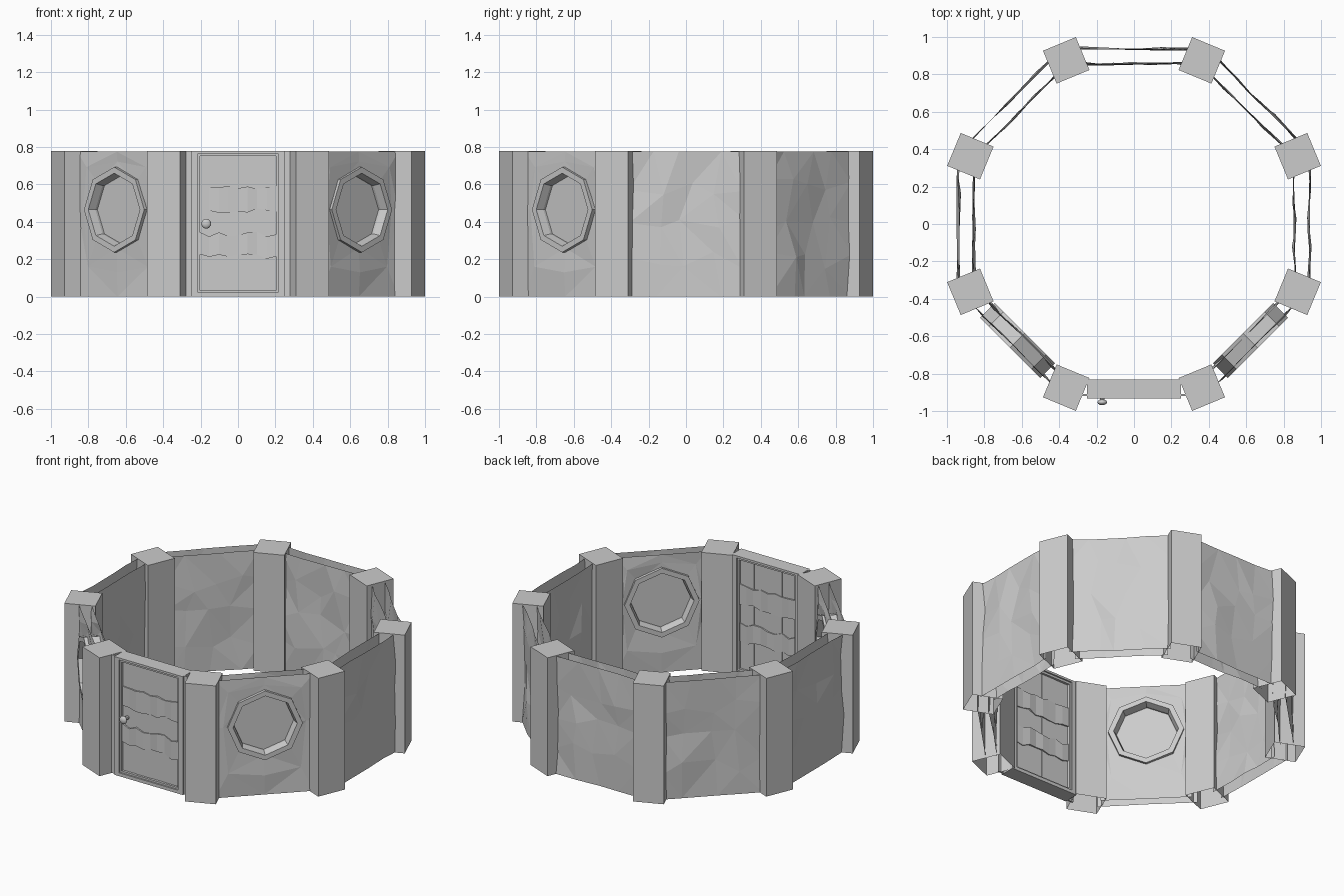
import bpy, bmesh, math, random
from mathutils import Vector

if "Cube" in bpy.data.objects:
    bpy.data.objects.remove(bpy.data.objects["Cube"])

random.seed(4)
H = 0.78
STEP = math.pi / 4
WIN_Z, WIN_R = 0.465, 0.228


def finish(name, bm, turn=0.0):
    me = bpy.data.meshes.new(name)
    bm.to_mesh(me)
    bm.free()
    ob = bpy.data.objects.new(name, me)
    ob.rotation_euler.z = turn
    bpy.context.collection.objects.link(ob)
    return ob


def add_box(bm, x0, x1, y0, y1, z0, z1):
    v = bmesh.ops.create_cube(bm, size=1)['verts']
    for p in v:
        p.co = Vector(((x0 + x1) / 2 + p.co.x * (x1 - x0),
                       (y0 + y1) / 2 + p.co.y * (y1 - y0),
                       (z0 + z1) / 2 + p.co.z * (z1 - z0)))
    return v


def rnd(a):
    return random.uniform(-a, a)


# rough stone sheet between two pillars
def wall(name, dist, half, turn):
    bm = bmesh.new()
    nx, nz = 4, 4
    g = []
    for i in range(nx + 1):
        row = []
        for j in range(nz + 1):
            inx, inz = 0 < i < nx, 0 < j < nz
            t = -half + 2 * half * i / nx + (rnd(0.04) if inx else 0)
            z = H * j / nz + (rnd(0.05) if inz else 0)
            row.append(bm.verts.new((t, -dist + rnd(0.013 if inz else 0.006),
                                     min(z, H - 0.005))))
        g.append(row)
    for i in range(nx):
        for j in range(nz):
            bm.faces.new((g[i][j], g[i + 1][j], g[i + 1][j + 1], g[i][j + 1]))
    bmesh.ops.triangulate(bm, faces=bm.faces[:])
    finish(name, bm, turn)


# stone sheet with an octagonal opening
def window_wall(name, dist, half, turn):
    bm = bmesh.new()
    loops = []
    for f in (0, 0.5, 1):
        loop = []
        for k in range(8):
            a = k * STEP
            c, s = math.cos(a), math.sin(a)
            inner = Vector((0.205 * c, WIN_Z + 0.205 * s))
            sx = (c > 0.1) - (c < -0.1)
            sz = (s > 0.1) - (s < -0.1)
            outer = Vector((half * sx, WIN_Z if sz == 0 else (H - 0.005 if sz > 0 else 0)))
            p = inner.lerp(outer, f)
            loop.append(bm.verts.new((p.x, -dist + rnd(0.012 if f == 0.5 else 0.004), p.y)))
        loops.append(loop)
    for a, b in zip(loops, loops[1:]):
        for k in range(8):
            n = (k + 1) % 8
            bm.faces.new((a[k], b[k], b[n], a[n]))
    bmesh.ops.triangulate(bm, faces=bm.faces[:])
    finish(name, bm, turn)


# octagonal frame and its pane
def window(turn):
    profile = [(WIN_R, 0.825), (WIN_R, 0.937), (0.195, 0.937), (0.183, 0.895),
               (0.183, 0.865), (0.195, 0.825)]
    bm = bmesh.new()
    rings = [[bm.verts.new((r * math.cos(k * STEP), -d, WIN_Z + r * math.sin(k * STEP)))
              for k in range(8)] for r, d in profile]
    for i in range(len(rings)):
        a, b = rings[i], rings[(i + 1) % len(rings)]
        for k in range(8):
            n = (k + 1) % 8
            bm.faces.new((a[k], a[n], b[n], b[k]))
    bmesh.ops.recalc_face_normals(bm, faces=bm.faces[:])
    finish("window_frame", bm, turn)
    bm = bmesh.new()
    bm.faces.new([bm.verts.new((0.185 * math.cos(k * STEP), -0.88,
                                WIN_Z + 0.185 * math.sin(k * STEP))) for k in range(8)])
    finish("window_pane", bm, turn)


# pillars, open underneath
for k in range(8):
    bm = bmesh.new()
    add_box(bm, -0.095, 0.095, -0.947 - 0.095, -0.947 + 0.095, 0, H)
    bm.normal_update()
    bmesh.ops.delete(bm, geom=[f for f in bm.faces if f.normal.z < -0.5], context='FACES')
    finish("pillar", bm, (k + 0.5) * STEP)

# walls and windows
for k in range(1, 8):
    if k in (1, 7):
        window_wall("outer_window_wall", 0.915, 0.30, k * STEP)
        window_wall("inner_window_wall", 0.845, 0.275, k * STEP)
        window(k * STEP)
    else:
        wall("outer_wall", 0.938, 0.305, k * STEP)
        wall("inner_wall", 0.857, 0.28, k * STEP)

# door frame
bm = bmesh.new()
for s in (-1, 1):
    x = sorted((s * 0.215, s * 0.25))
    add_box(bm, x[0], x[1], -0.932, -0.832, 0, H)
    x = sorted((s * 0.245, s * 0.29))
    add_box(bm, x[0], x[1], -0.92, -0.91, 0, H)
    # thin inner lip
    x = sorted((s * 0.203, s * 0.217))
    add_box(bm, x[0], x[1], -0.922, -0.842, 0.02, H - 0.01)
add_box(bm, -0.215, 0.215, -0.932, -0.832, H - 0.014, H)
add_box(bm, -0.215, 0.215, -0.932, -0.832, 0, 0.022)
add_box(bm, -0.215, 0.215, -0.922, -0.842, H - 0.028, H - 0.012)
add_box(bm, -0.215, 0.215, -0.922, -0.842, 0.02, 0.034)
finish("door_frame", bm)

# door planks
bm = bmesh.new()
for i in range(4):
    x0 = -0.205 + i * 0.1025
    d = 0.002 * (i % 2)
    add_box(bm, x0, x0 + 0.1025, -0.906 - d, -0.858 + d, 0.03, H - 0.02)
finish("door_planks", bm)

# ragged bands across the door
for zlo, zhi in ((0.215, 0.335), (0.46, 0.585)):
    bm = bmesh.new()
    rows = []
    for i in range(9):
        x = -0.205 + i * 0.41 / 8
        lo, hi, d = zlo + rnd(0.013), zhi + rnd(0.013), rnd(0.004)
        rows.append([bm.verts.new(c) for c in (
            (x, -0.915 + d, lo), (x, -0.915 + d, hi),
            (x, -0.849 + d, hi), (x, -0.849 + d, lo))])
    for a, b in zip(rows, rows[1:]):
        for k in range(4):
            n = (k + 1) % 4
            bm.faces.new((a[k], b[k], b[n], a[n]))
    bm.faces.new(rows[0])
    bm.faces.new(rows[-1][::-1])
    bmesh.ops.recalc_face_normals(bm, faces=bm.faces[:])
    finish("door_band", bm)

# door knob with stem
bpy.ops.mesh.primitive_uv_sphere_add(segments=12, ring_count=8, radius=0.026,
                                     location=(-0.17, -0.953, 0.39))
knob = bpy.context.object
knob.name = "door_knob"
knob.scale.y = 0.6
bpy.ops.object.shade_smooth_by_angle()
bpy.ops.mesh.primitive_cylinder_add(vertices=8, radius=0.012, depth=0.05,
                                    location=(-0.17, -0.925, 0.39),
                                    rotation=(math.pi / 2, 0, 0))
bpy.context.object.name = "knob_stem"
